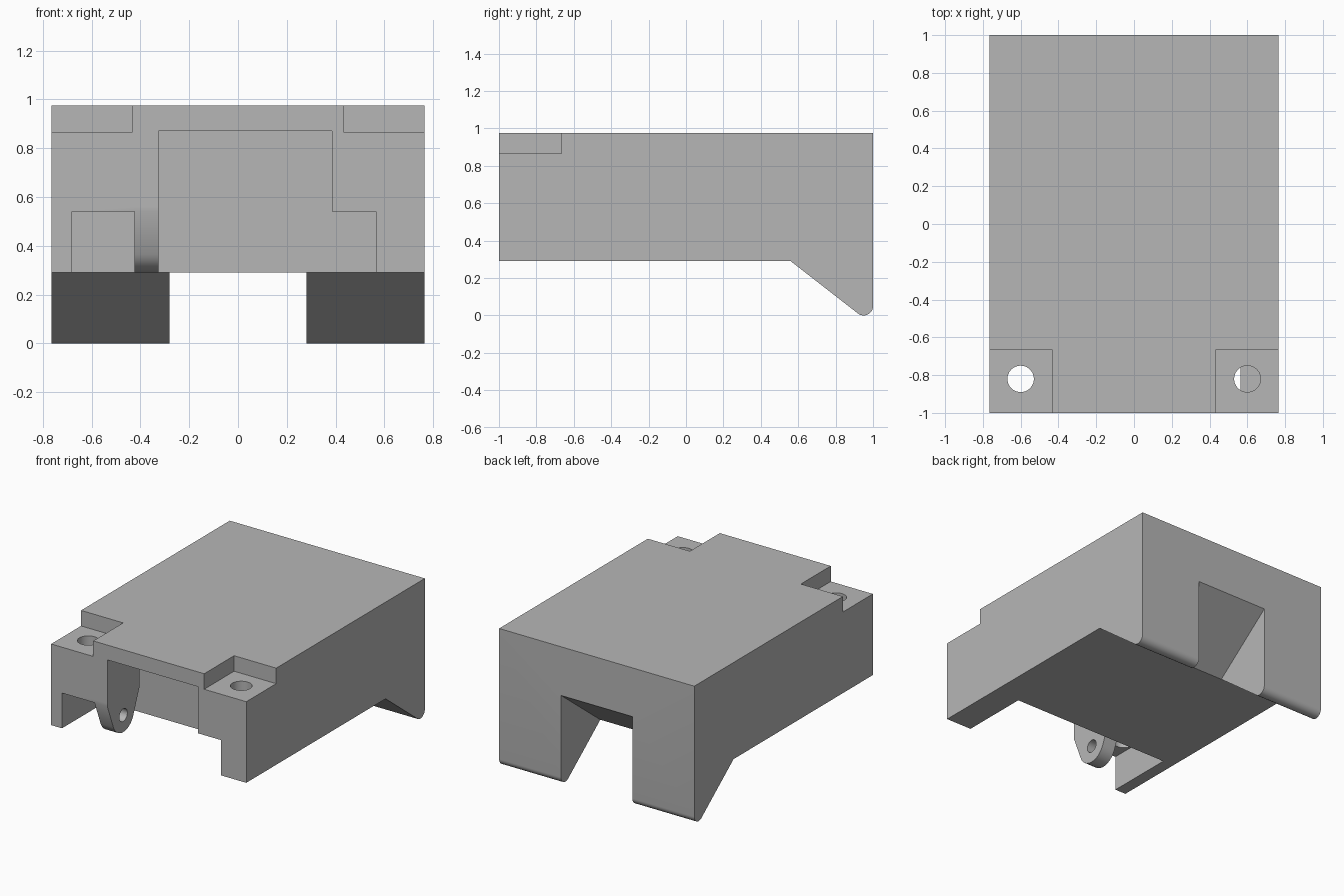
import bpy
import bmesh
import math
from mathutils import Vector

cube = bpy.data.objects.get("Cube")
if cube:
    bpy.data.objects.remove(cube, do_unlink=True)

grey = bpy.data.materials.new("plain grey")
grey.use_nodes = True
grey.diffuse_color = (0.47, 0.47, 0.47, 1)
grey.node_tree.nodes["Principled BSDF"].inputs["Base Color"].default_value = (0.47, 0.47, 0.47, 1)


def arc(u, v, r, start, end, steps):
    angles = [math.radians(start + (end - start) * i / steps) for i in range(steps + 1)]
    return [(u + r * math.cos(a), v + r * math.sin(a)) for a in angles]


def prism(name, profile, axis, low, high):
    """Extrude a 2D profile along an axis; the profile lies in the other two axes."""
    def place(u, v):
        return {"x": (low, u, v), "y": (u, low, v), "z": (u, v, low)}[axis]
    bm = bmesh.new()
    face = bm.faces.new([bm.verts.new(place(u, v)) for u, v in profile])
    shift = Vector([(high - low) if a == axis else 0 for a in "xyz"])
    extruded = bmesh.ops.extrude_face_region(bm, geom=[face])["geom"]
    moved = [g for g in extruded if isinstance(g, bmesh.types.BMVert)]
    bmesh.ops.translate(bm, verts=moved, vec=shift)
    bmesh.ops.recalc_face_normals(bm, faces=bm.faces)
    mesh = bpy.data.meshes.new(name)
    bm.to_mesh(mesh)
    bm.free()
    mesh.materials.append(grey)
    obj = bpy.data.objects.new(name, mesh)
    bpy.context.collection.objects.link(obj)
    return obj


def rect(u0, u1, v0, v1):
    return [(u0, v0), (u1, v0), (u1, v1), (u0, v1)]


def combine(target, tool, operation):
    tool.hide_render = True
    mod = target.modifiers.new(tool.name, "BOOLEAN")
    mod.operation = operation
    mod.solver = "EXACT"
    mod.object = tool
    bpy.context.view_layer.objects.active = target
    bpy.ops.object.modifier_apply(modifier=mod.name)
    bpy.data.objects.remove(tool, do_unlink=True)


# Housing with the rear foot in its side profile
side = [(-1, 0.975), (-1, 0.29), (0.56, 0.29)] + arc(0.95, 0.05, 0.05, 232, 360, 12) + [(1, 0.975)]
housing = prism("housing", side, "x", -0.765, 0.765)

# Sloped rear opening that splits the foot in two
wedge = [(0.3, 0.089), (0.3, -0.1), (1.1, -0.1), (1.1, 0.707)]
combine(housing, prism("rear_opening", wedge, "x", -0.28, 0.28), "DIFFERENCE")

# Stepped front cavity
steps = [(-0.68, 0.2), (0.565, 0.2), (0.565, 0.54), (0.385, 0.54), (0.385, 0.87),
         (-0.325, 0.87), (-0.325, 0.54), (-0.68, 0.54)]
combine(housing, prism("front_cavity", steps, "y", -1.1, -0.51), "DIFFERENCE")

# Recess behind the hinge lug
combine(housing, prism("lug_recess", rect(-0.425, -0.3, -0.64, -0.51), "z", 0.5, 0.87), "DIFFERENCE")

# Screw seats and screw holes at the two front corners
for sign in (-1, 1):
    xs = sorted((sign * 0.435, sign * 0.9))
    combine(housing, prism("screw_seat", rect(*xs, -1.1, -0.665), "z", 0.865, 1.1), "DIFFERENCE")
    hole = arc(sign * 0.6, -0.82, 0.07, 0, 350, 35)
    combine(housing, prism("screw_hole", hole, "z", 0.535, 1.1), "DIFFERENCE")

# Hinge lug with rounded end and pin hole
lug = [(-1, 0.56), (-1, 0.54)] + arc(-0.82, 0.41, 0.12, 201.5, 338.5, 16) + [(-0.64, 0.54), (-0.64, 0.56)]
combine(housing, prism("hinge_lug", lug, "x", -0.425, -0.325), "UNION")
pin = arc(-0.82, 0.41, 0.045, 0, 345, 23)
combine(housing, prism("pin_hole", pin, "x", -0.5, -0.25), "DIFFERENCE")

# Smooth the rounded surfaces, keep the corners crisp
bpy.ops.object.select_all(action="DESELECT")
housing.select_set(True)
bpy.context.view_layer.objects.active = housing
bpy.ops.object.shade_smooth_by_angle(angle=math.radians(25))
